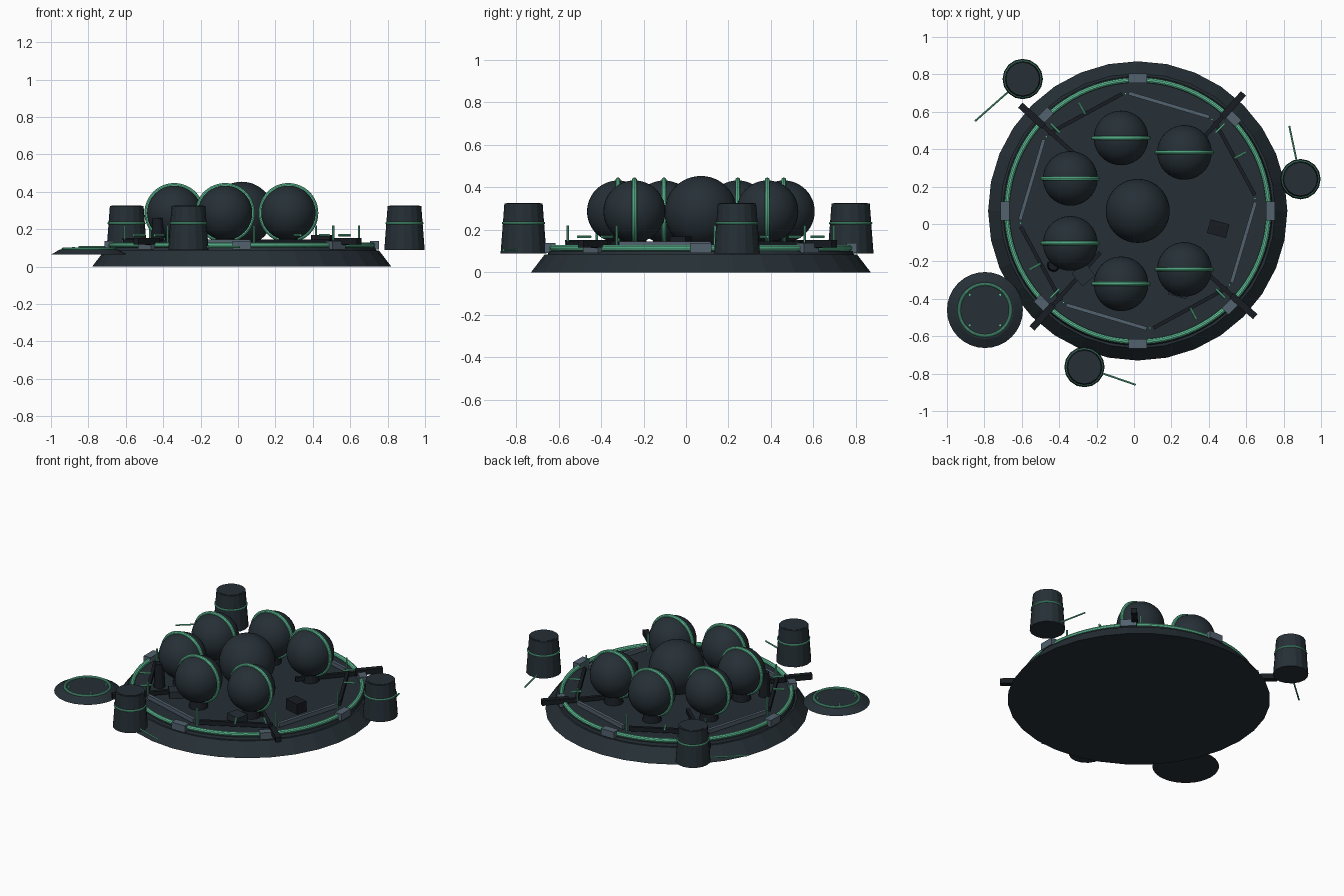
import bpy
from math import sin, cos, pi, radians, atan2, hypot
from mathutils import Vector

if "Cube" in bpy.data.objects:
    bpy.data.objects.remove(bpy.data.objects["Cube"])


def material(name, colour):
    m = bpy.data.materials.new(name)
    m.use_nodes = True
    m.diffuse_color = (*colour, 1)
    m.node_tree.nodes["Principled BSDF"].inputs["Base Color"].default_value = (*colour, 1)
    return m


HULL = material("dark slate", (.019, .029, .037))
GLOW = material("mint green", (.13, .6, .35))
STEEL = material("blue grey", (.085, .12, .155))
BLACK = material("near black", (.009, .012, .016))

CENTRE = Vector((.02, .07, 0))


def finish(name, mat, smooth=True):
    ob = bpy.context.object
    ob.name = name
    ob.data.materials.append(mat)
    if smooth:
        bpy.ops.object.shade_smooth_by_angle(angle=radians(35))
    return ob


def frustum(name, mat, x, y, z0, z1, r0, r1, sides=32, smooth=False):
    bpy.ops.mesh.primitive_cone_add(vertices=sides, radius1=r0, radius2=r1,
                                    depth=z1 - z0, location=(x, y, (z0 + z1) / 2))
    return finish(name, mat, smooth)


def torus(name, mat, loc, major, minor, rot=(0, 0, 0), segments=48):
    bpy.ops.mesh.primitive_torus_add(location=loc, rotation=rot, major_radius=major,
                                     minor_radius=minor, major_segments=segments,
                                     minor_segments=10)
    return finish(name, mat)


def ball(name, loc, r):
    bpy.ops.mesh.primitive_uv_sphere_add(segments=40, ring_count=24, radius=r, location=loc)
    return finish(name, HULL)


def box(name, mat, loc, size, angle=0):
    bpy.ops.mesh.primitive_cube_add(size=1, location=loc, rotation=(0, 0, angle))
    bpy.context.object.scale = size
    return finish(name, mat, False)


def rod(name, mat, a, b, r):
    a, b = Vector(a), Vector(b)
    bpy.ops.mesh.primitive_cylinder_add(vertices=8, radius=r, depth=(b - a).length,
                                        location=(a + b) / 2)
    bpy.context.object.rotation_euler = (b - a).to_track_quat('Z', 'Y').to_euler()
    return finish(name, mat)


def polar(radius, angle, z):
    return CENTRE + Vector((radius * cos(angle), radius * sin(angle), z))


# Main platform with glowing rim
frustum("platform_base", HULL, CENTRE.x, CENTRE.y, 0, .085, .80, .735)
frustum("platform_deck", HULL, CENTRE.x, CENTRE.y, .08, .102, .722, .715, 64)
torus("rim_light", GLOW, polar(0, 0, .115), .70, .014, segments=96)

# Clamps holding the rim
for i in range(8):
    a = i * pi / 4
    box("rim_clamp", STEEL, polar(.71, a, .115), (.05, .10, .046), a)

# Central dome and six ringed spheres, leaving the entry side open
ball("central_sphere", polar(0, 0, .283), .171)
for i in range(1, 7):
    p = polar(.40, i * 2 * pi / 7, .287)
    ball("outer_sphere", p, .146)
    torus("sphere_ring", GLOW, p, .148, .012, (pi / 2, 0, 0))
    frustum("sphere_pedestal", BLACK, p.x, p.y, .10, .16, .06, .05, 16)

# Octagonal walkway: alternating rails, corner posts and small lamps
for i in range(8):
    a = radians(28.5 + 45 * i)
    mat = STEEL if i % 2 else BLACK
    box("walkway_rail", mat, polar(.59, a, .132), (.02, .45, .028), a)
    rod("corner_post", GLOW, polar(.63, a + pi / 8, .10), polar(.63, a + pi / 8, .22), .006)
    lamp = i * pi / 4 if i % 2 else a
    rod("walkway_lamp", GLOW, polar(.59, lamp, .168), polar(.66, lamp, .168), .007)

# Four diagonal docking arms
for i in range(4):
    a = radians(48 + 90 * i)
    box("arm_beam", BLACK, polar(.53, a, .128), (.46, .022, .026), a)
    box("arm_tip", BLACK, polar(.76, a, .135), (.17, .036, .034), a)

# Deck equipment
box("control_console", BLACK, (.45, -.025, .135), (.105, .075, .07), radians(-15))
box("deck_crate", HULL, (.24, -.35, .12), (.10, .08, .05), radians(-15))
box("deck_crate", HULL, (-.27, -.27, .12), (.09, .09, .05), radians(40))
frustum("deck_vent", BLACK, -.43, -.22, .10, .26, .036, .028, 12)

# Free-standing towers, each with a band and a thin boom
towers = [((-.595, .775), (-.85, .55)),
          ((.89, .24), (.83, .525)),
          ((-.265, -.765), (.01, -.86))]
for (x, y), (ex, ey) in towers:
    frustum("tower", HULL, x, y, .088, .325, .108, .09, 16)
    frustum("tower_cap", HULL, x, y, .32, .327, .08, .08, 16)
    torus("tower_band", GLOW, (x, y, .232), .0965, .006, segments=16)
    rod("tower_boom", GLOW, (x, y, .105), (ex, ey, .105), .005)

# Outlying landing pad
px, py = -.797, -.46
frustum("landing_pad", HULL, px, py, .064, .092, .203, .155)
torus("pad_ring", GLOW, (px, py, .094), .138, .008)
for i in range(4):
    a = pi / 4 + i * pi / 2
    frustum("pad_lamp", GLOW, px + .115 * cos(a), py + .115 * sin(a), .09, .105, .008, .008, 8)
